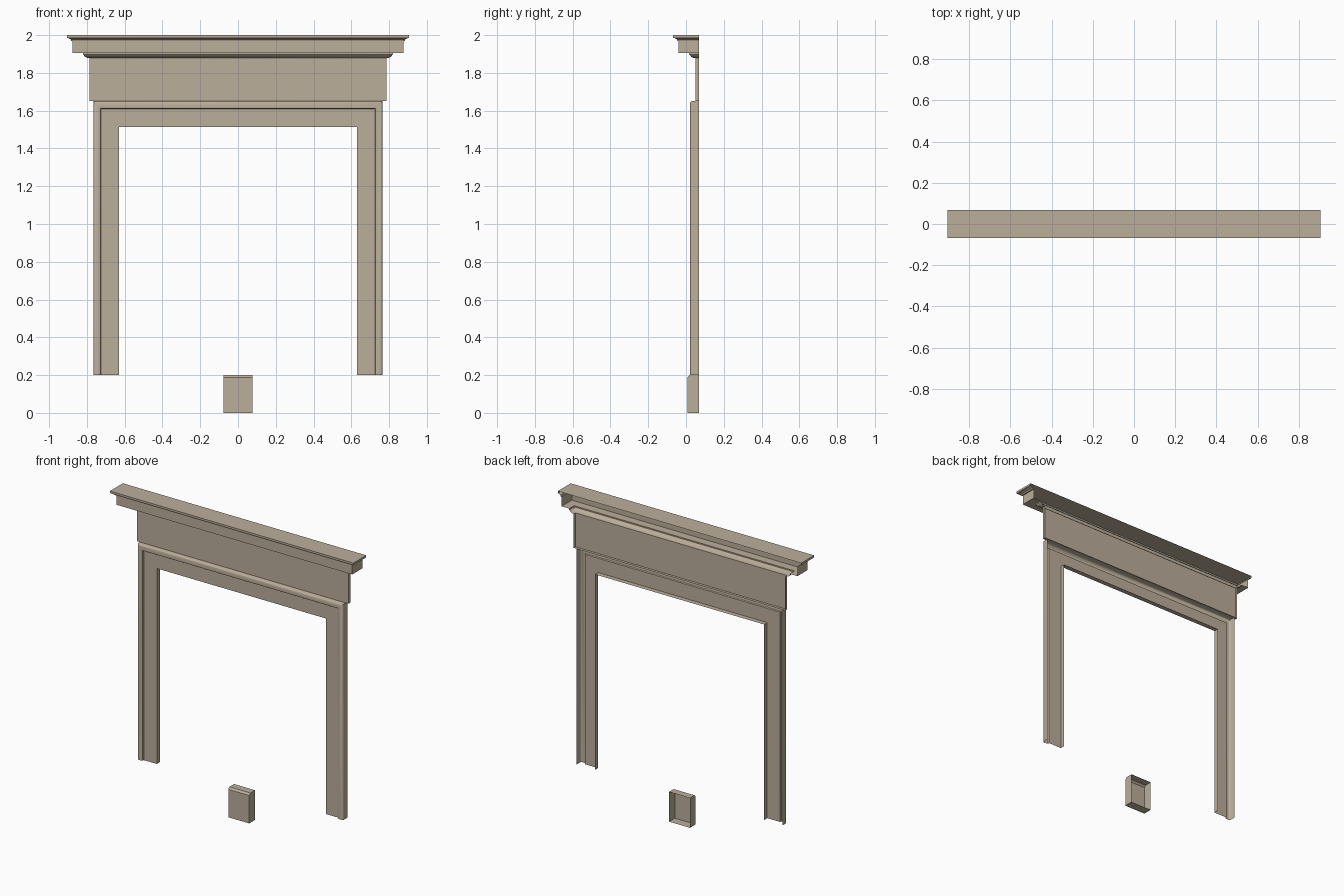
import bpy, bmesh, math

cube = bpy.data.objects.get("Cube")
if cube:
    bpy.data.objects.remove(cube, do_unlink=True)

BACK = 0.069
FRIEZE_X, FRIEZE_Y = 0.787, 0.05
FRIEZE_BOTTOM, FRIEZE_TOP = 1.65, 1.878

paint = bpy.data.materials.new("tan_paint")
paint.use_nodes = True
tan = (0.5, 0.43, 0.33, 1)
paint.diffuse_color = tan
paint.node_tree.nodes["Principled BSDF"].inputs["Base Color"].default_value = tan


def finish(name, bm, smooth=False):
    """Point the shell's normals to the front and link it."""
    bmesh.ops.recalc_face_normals(bm, faces=bm.faces)
    if sum(f.normal.y * f.calc_area() for f in bm.faces) > 0:
        bmesh.ops.reverse_faces(bm, faces=bm.faces)
    mesh = bpy.data.meshes.new(name)
    bm.to_mesh(mesh)
    bm.free()
    obj = bpy.data.objects.new(name, mesh)
    bpy.context.collection.objects.link(obj)
    mesh.materials.append(paint)
    if smooth:
        bpy.ops.object.select_all(action='DESELECT')
        obj.select_set(True)
        bpy.context.view_layer.objects.active = obj
        bpy.ops.object.shade_smooth_by_angle(angle=math.radians(40))
    return obj


def sweep(bm, profile, path):
    """Skin a profile along mitred corners; path maps a profile point to corners."""
    rows = [[bm.verts.new(co) for co in path(*p)] for p in profile]
    for a, b in zip(rows, rows[1:]):
        for i in range(len(a) - 1):
            bm.faces.new((a[i], a[i + 1], b[i + 1], b[i]))
    return rows


def open_box(name, half_width, front, bottom, top, skip_top=False, chamfer=0):
    """Hollow box with an open back, optionally chamfered on its top front edge."""
    bm = bmesh.new()
    outline = [(BACK, bottom), (front, bottom), (front, top - chamfer)]
    if chamfer:
        outline.append((front + chamfer, top))
    if not skip_top:
        outline.append((BACK, top))
    rows = sweep(bm, outline, lambda y, z: [(-half_width, y, z), (half_width, y, z)])
    for side in (0, 1):
        ring = [r[side] for r in rows]
        if skip_top:
            x = -half_width if side == 0 else half_width
            ring.append(bm.verts.new((x, BACK, top)))
        bm.faces.new(ring)
    return finish(name, bm)


# Door casing: moulded shell mitred around the opening
def casing_path(inset, y):
    x, z = 0.765 - inset, 1.65 - inset
    return [(-x, y, 0.2), (-x, y, z), (x, y, z), (x, y, 0.2)]


casing_profile = [
    (0, BACK), (0, 0.030), (0.003, 0.025), (0.008, 0.022), (0.034, 0.022),
    (0.038, 0.025), (0.040, 0.036), (0.136, 0.036), (0.136, BACK),
]
bm = bmesh.new()
sweep(bm, casing_profile, casing_path)
finish("door_casing", bm, smooth=True)

# Frieze board above the casing
open_box("frieze_board", FRIEZE_X, FRIEZE_Y, FRIEZE_BOTTOM, FRIEZE_TOP, skip_top=True)


# Cornice: bed mould, soffit, fascia and crown returning to the wall
def cornice_path(out, z):
    x, y = FRIEZE_X + out, FRIEZE_Y - out
    return [(-x, BACK, z), (-x, y, z), (x, y, z), (x, BACK, z)]


cornice_profile = [
    (0, FRIEZE_TOP), (0.010, 1.879), (0.022, 1.885), (0.029, 1.893),
    (0.033, 1.897), (0.033, 1.905), (0.090, 1.905), (0.090, 1.968),
    (0.096, 1.970), (0.099, 1.978), (0.108, 1.983), (0.118, 1.986), (0.118, 2.0),
]
bm = bmesh.new()
rows = sweep(bm, cornice_profile, cornice_path)
bm.faces.new(rows[-1])
finish("cornice", bm, smooth=True)

# Loose plinth block
open_box("plinth_block", 0.078, 0.008, 0, 0.2, chamfer=0.012)
